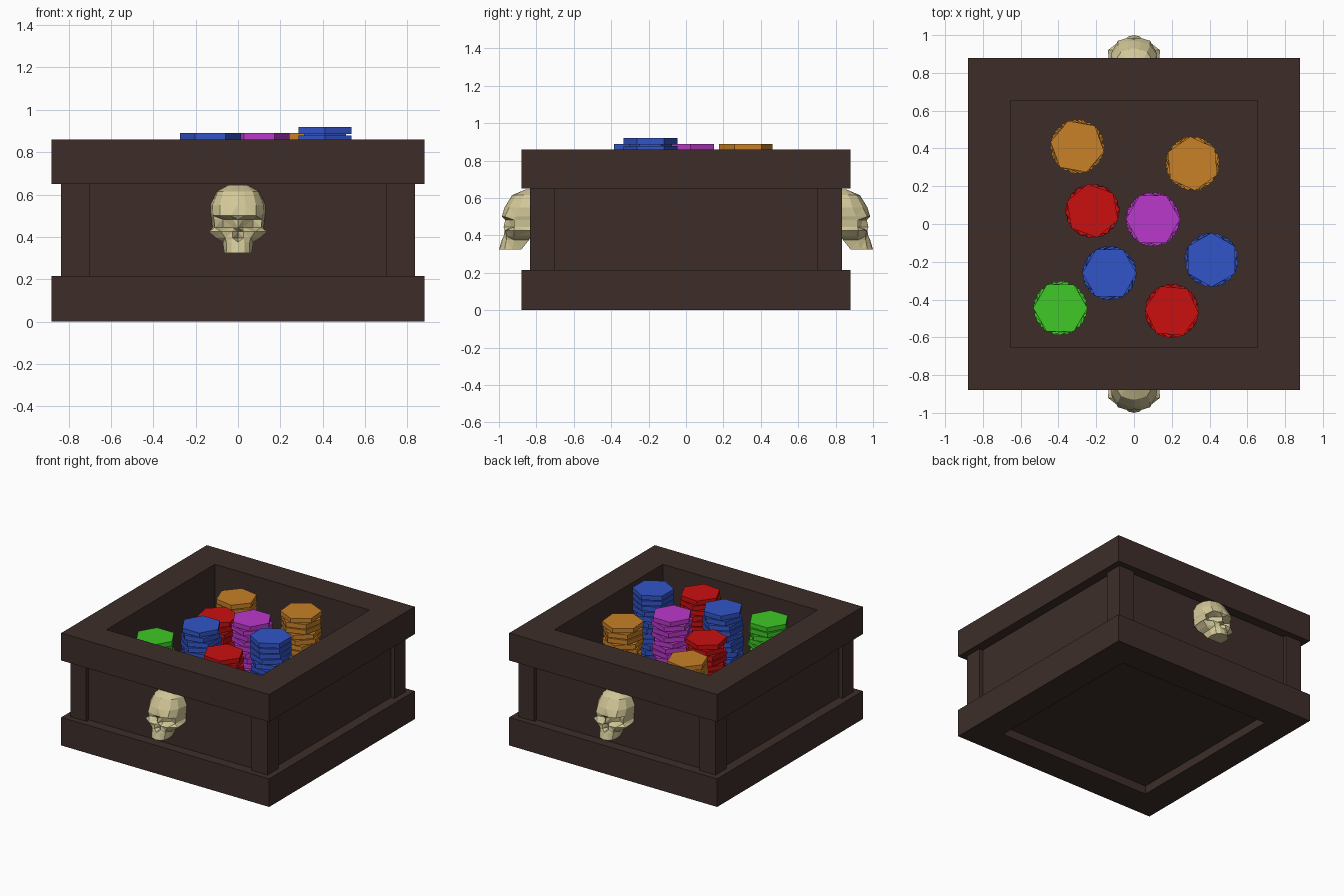
import bpy, bmesh, math, random
from mathutils import Matrix

if "Cube" in bpy.data.objects:
    bpy.data.objects.remove(bpy.data.objects["Cube"])

random.seed(4)


def material(name, rgb):
    m = bpy.data.materials.new(name)
    m.diffuse_color = (*rgb, 1)
    m.use_nodes = True
    m.node_tree.nodes["Principled BSDF"].inputs["Base Color"].default_value = m.diffuse_color
    return m


WOOD = material("dark_wood", (0.047, 0.027, 0.022))
BONE = material("bone", (0.64, 0.57, 0.31))
COLORS = {
    "blue": material("blue", (0.032, 0.09, 0.58)),
    "red": material("red", (0.60, 0.005, 0.005)),
    "purple": material("purple", (0.50, 0.04, 0.60)),
    "green": material("green", (0.05, 0.58, 0.02)),
    "orange": material("orange", (0.58, 0.22, 0.02)),
}


def finish(name, bm, mat):
    bmesh.ops.recalc_face_normals(bm, faces=bm.faces)
    me = bpy.data.meshes.new(name)
    bm.to_mesh(me)
    bm.free()
    me.materials.append(mat)
    ob = bpy.data.objects.new(name, me)
    bpy.context.collection.objects.link(ob)
    return ob


def box(name, x0, x1, y0, y1, z0, z1):
    bm = bmesh.new()
    bmesh.ops.create_cube(bm, size=1)
    for v in bm.verts:
        v.co = ((x0 + x1) / 2 + v.co.x * (x1 - x0),
                (y0 + y1) / 2 + v.co.y * (y1 - y0),
                (z0 + z1) / 2 + v.co.z * (z1 - z0))
    return finish(name, bm, WOOD)


def frame(name, outer, inner, z0, z1):
    # Square ring: a closed profile swept round four corners
    bm = bmesh.new()
    profile = [(outer, z0), (outer, z1), (inner, z1), (inner, z0)]
    rings = [[bm.verts.new((sx * r, sy * r, z)) for r, z in profile]
             for sx, sy in ((1, 1), (-1, 1), (-1, -1), (1, -1))]
    for i in range(4):
        a, b = rings[i], rings[(i + 1) % 4]
        for j in range(4):
            k = (j + 1) % 4
            bm.faces.new((a[j], b[j], b[k], a[k]))
    return finish(name, bm, WOOD)


# Box: base, recessed walls, rim, floor and corner posts
INNER = 0.655
frame("base_frame", 0.88, INNER, 0, 0.215)
frame("wall_panels", 0.805, INNER, 0.215, 0.65)
frame("top_rim", 0.88, INNER, 0.65, 0.86)
box("floor", -INNER, INNER, -INNER, INNER, 0.065, 0.085)
for sx in (-1, 1):
    for sy in (-1, 1):
        xs = sorted((sx * 0.70, sx * 0.835))
        ys = sorted((sy * 0.70, sy * 0.835))
        box("corner_post", *xs, *ys, 0.215, 0.65)


# Token stacks: loosely turned six-sided discs around a narrower core
PITCH, THICK, RADIUS = 0.042, 0.035, 0.144


def prism(bm, r, x, y, z0, z1, turn):
    m = Matrix.Translation((x, y, (z0 + z1) / 2)) @ Matrix.Rotation(turn, 4, 'Z')
    bmesh.ops.create_cone(bm, cap_ends=True, segments=6, radius1=r, radius2=r,
                          depth=z1 - z0, matrix=m)


def stack(color, x, y, top, turn):
    bm = bmesh.new()
    z = top
    while z > 0.09:
        prism(bm, RADIUS, x, y, max(z - THICK, 0.085), z, math.radians(turn))
        turn = random.uniform(0, 60)
        z -= PITCH
    prism(bm, 0.115, x, y, 0.085, top - 0.01, 0)
    finish(color + "_token_stack", bm, COLORS[color])


for args in (("orange", -0.30, 0.41, 0.80, 20), ("orange", 0.31, 0.32, 0.89, 5),
             ("red", -0.22, 0.07, 0.81, 10), ("purple", 0.10, 0.025, 0.89, 30),
             ("blue", -0.13, -0.26, 0.89, 30), ("blue", 0.41, -0.19, 0.92, 0),
             ("green", -0.39, -0.445, 0.80, 30), ("red", 0.20, -0.46, 0.84, 25)):
    stack(*args)

# Skull ornament: half cross-sections, centre line to temple, as (x, distance out)
SKULL = [
    (0.645, [(0, .86), (.02, .86), (.04, .85), (.045, .83), (.05, .79)]),
    (0.615, [(0, .93), (.03, .925), (.07, .91), (.095, .87), (.10, .79)]),
    (0.55, [(0, .97), (.035, .965), (.085, .945), (.12, .89), (.132, .79)]),
    (0.50, [(0, .98), (.035, .985), (.085, .97), (.118, .91), (.13, .79)]),
    (0.482, [(0, .967), (.024, .945), (.07, .90), (.113, .92), (.125, .79)]),
    (0.445, [(0, .975), (.024, .935), (.07, .895), (.11, .92), (.122, .79)]),
    (0.425, [(0, .94), (.025, .97), (.08, .965), (.138, .92), (.13, .82)]),
    (0.395, [(0, .93), (.025, .975), (.06, .96), (.105, .92), (.10, .82)]),
    (0.375, [(0, .985), (.03, .98), (.055, .96), (.072, .92), (.07, .84)]),
    (0.325, [(0, 1.0), (.03, .993), (.055, .97), (.065, .93), (.06, .88)]),
]


def skull(name, side):
    bm = bmesh.new()
    rings = []
    for z, half in SKULL:
        pts = [(-x, y) for x, y in reversed(half[1:])] + half
        rings.append([bm.verts.new((x, side * y, z)) for x, y in pts])
    for a, b in zip(rings, rings[1:]):
        for i in range(len(a)):
            j = (i + 1) % len(a)
            bm.faces.new((a[i], a[j], b[j], b[i]))
    bm.faces.new(rings[0])
    bm.faces.new(rings[-1])
    bmesh.ops.triangulate(bm, faces=bm.faces)
    finish(name, bm, BONE)


skull("front_skull", -1)
skull("back_skull", 1)
